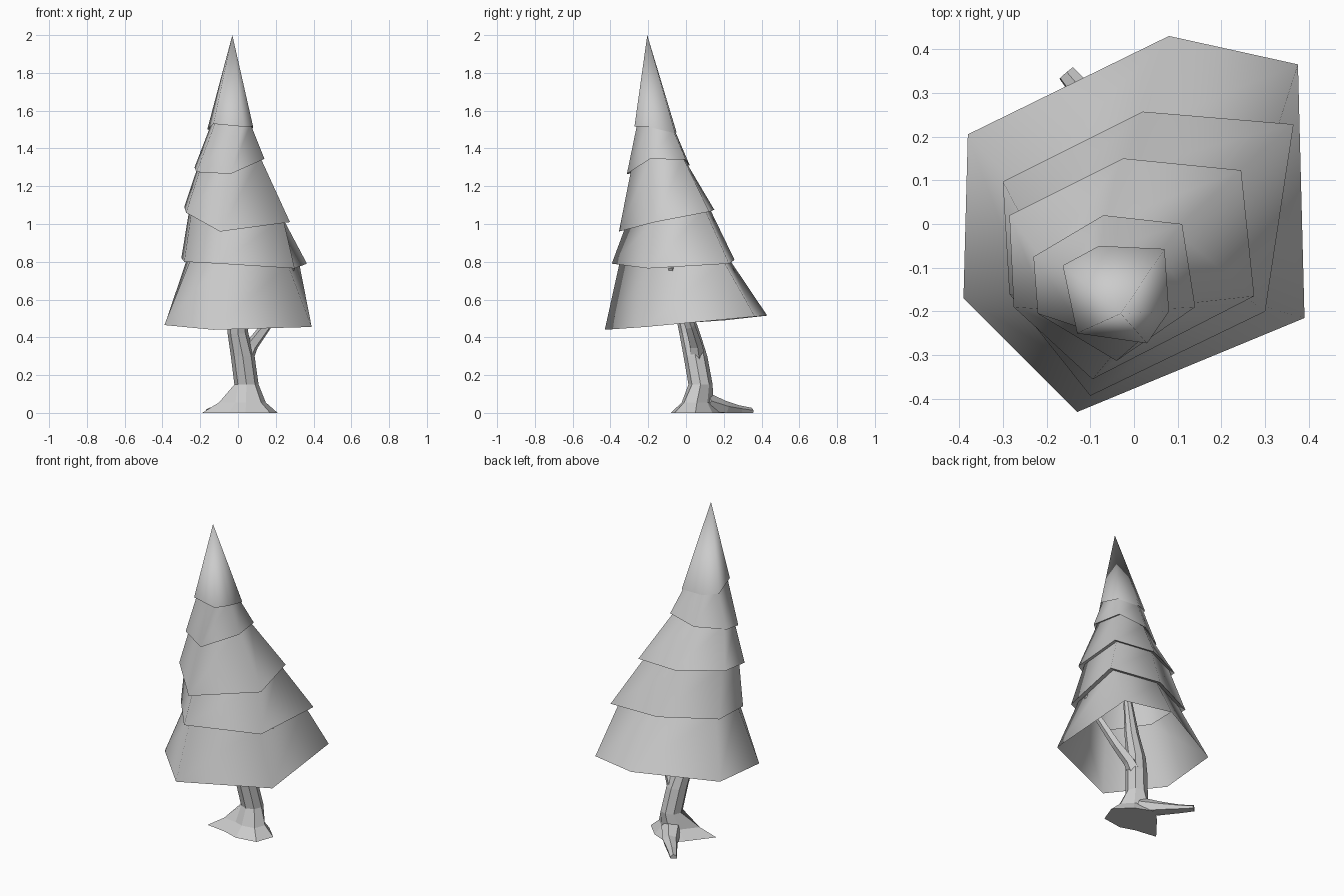
import bpy, math
from mathutils import Vector

if "Cube" in bpy.data.objects:
    bpy.data.objects.remove(bpy.data.objects["Cube"])


def make(name, verts, faces):
    me = bpy.data.meshes.new(name)
    me.from_pydata(verts, [], faces)
    ob = bpy.data.objects.new(name, me)
    bpy.context.collection.objects.link(ob)
    return ob


def loft(name, rings, cap_start=True, cap_end=True):
    n = len(rings[0])
    verts = [v for r in rings for v in r]
    faces = [(k * n + i, k * n + (i + 1) % n, (k + 1) * n + (i + 1) % n, (k + 1) * n + i)
             for k in range(len(rings) - 1) for i in range(n)]
    if cap_start:
        faces.append(tuple(reversed(range(n))))
    if cap_end:
        faces.append(tuple(range(len(verts) - n, len(verts))))
    return make(name, verts, faces)


def circle(c, r, n, axis=(0, 0, 1), turn=0.3):
    q = Vector((0, 0, 1)).rotation_difference(Vector(axis).normalized())
    return [Vector(c) + q @ Vector((r * math.cos(turn + 2 * math.pi * i / n),
                                    r * math.sin(turn + 2 * math.pi * i / n), 0)) for i in range(n)]


def limb(name, path, n):
    rings = []
    for k, (c, r) in enumerate(path):
        a = Vector(path[max(k - 1, 0)][0])
        b = Vector(path[min(k + 1, len(path) - 1)][0])
        rings.append([Vector((v.x, v.y, max(v.z, 0))) for v in circle(c, r, n, b - a)])
    return loft(name, rings)


# Foliage: drooping irregular hexagonal skirts, counter-clockwise rims
rims = [
    [(.39, -.215, .455), (.375, .365, .51), (.08, .43, .515), (-.38, .205, .49), (-.39, -.17, .465), (-.13, -.43, .44)],
    [(.30, -.20, .765), (.365, .228, .79), (.02, .257, .81), (-.30, .097, .82), (-.285, -.16, .80), (-.10, -.393, .79)],
    [(.275, -.165, 1.01), (.245, .123, 1.065), (-.025, .15, 1.075), (-.285, .02, 1.09), (-.275, -.19, 1.06), (-.095, -.355, .96)],
    [(.14, -.19, 1.345), (.11, 0, 1.34), (-.07, .02, 1.31), (-.23, -.075, 1.30), (-.22, -.205, 1.275), (-.04, -.313, 1.265)],
    [(.08, -.20, 1.515), (.07, -.057, 1.48), (-.08, -.05, 1.485), (-.163, -.095, 1.50), (-.13, -.25, 1.53), (.03, -.273, 1.515)],
]
apex = Vector((-.03, -.205, 2))
tiers = []
for k, rim in enumerate(rims):
    if k + 1 < len(rims):
        # each skirt ends just inside the rim above, joined by a small lip
        above = [Vector(v) for v in rims[k + 1]]
        mid = sum(above, Vector()) / 6
        inner = [mid + (v - mid) * 0.88 + Vector((0, 0, .015)) for v in above]
        ob = loft(f"foliage_tier_{k + 1}", [rim, inner], False, False)
        loft(f"foliage_lip_{k + 1}", [inner, above], False, False)
    else:
        ob = make("foliage_top", [Vector(v) for v in rim] + [apex],
                  [(i, (i + 1) % 6, 6) for i in range(6)])
    for p in ob.data.polygons:
        p.use_smooth = True

# Trunk with flared star-shaped foot, leaning towards the front
foot = [(.21, .05), (.12, .14), (0, .19), (-.07, .12), (-.19, -.03), (-.05, -.05), (.04, -.08), (.17, -.06)]
core = Vector((.045, .07))
rings = [[(x, y, 0) for x, y in foot],
         [(*(core + (Vector(p) - core) * .62), .055) for p in foot]]
for c, r in [((.045, .077, .15), .064), ((.025, .05, .30), .063), ((0, .02, .42), .055),
             ((-.01, -.03, .60), .042), ((-.03, -.09, .85), .025)]:
    rings.append(circle(c, r, 8, turn=0))
loft("trunk", rings)

# Side branch and long back root
limb("branch", [((.035, .06, .28), .045), ((.075, .05, .36), .035), ((.15, .02, .46), .028),
                ((.22, -.04, .62), .022), ((.285, -.08, .77), .018)], 5)
limb("back_root", [((.03, .1, .05), .06), ((-.03, .2, .02), .045), ((-.10, .28, .01), .03),
                   ((-.155, .345, .005), .022)], 6)
